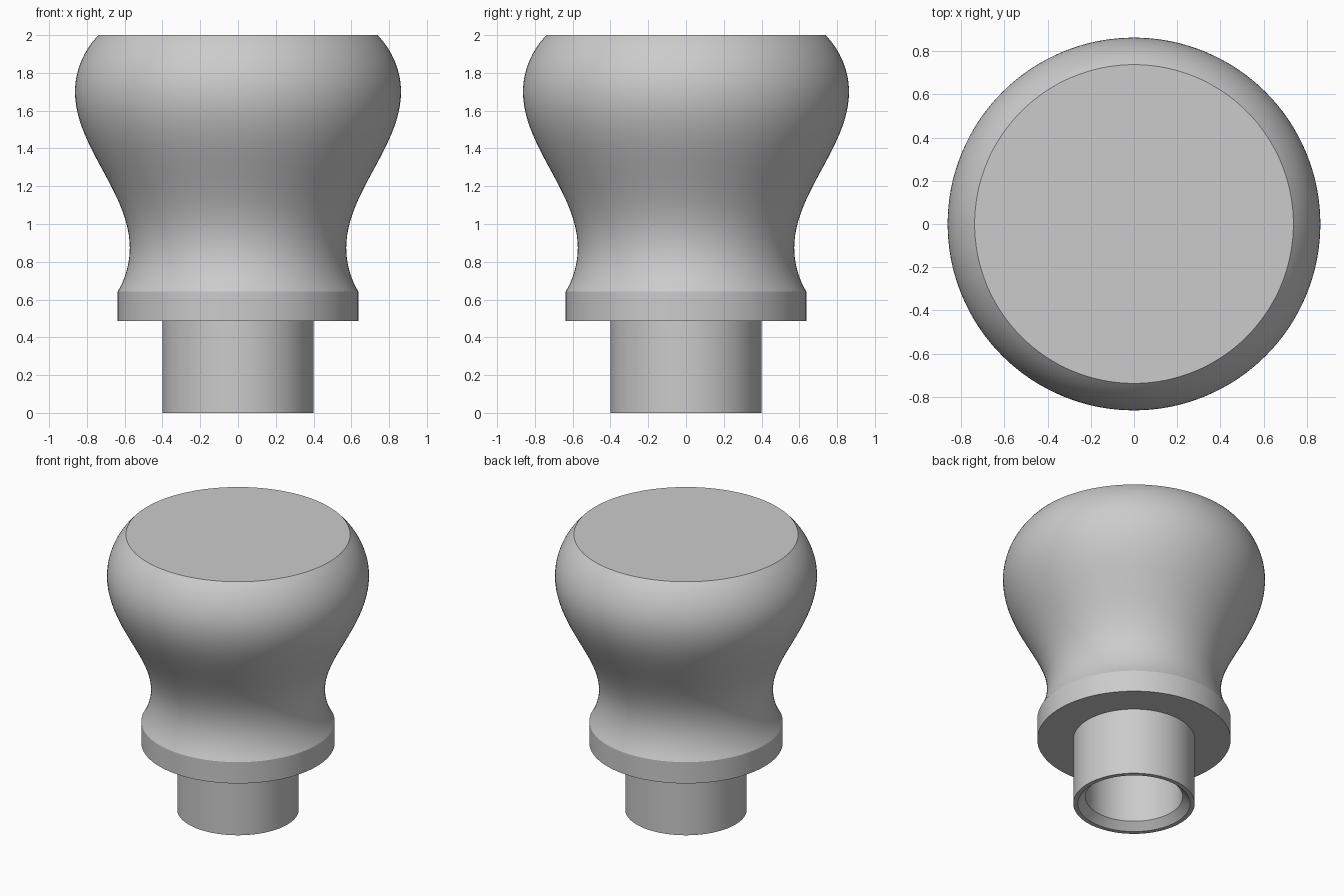
import bpy
import bmesh
from math import radians, tau
from mathutils import Vector
from mathutils.geometry import interpolate_bezier

SEGMENTS = 128

cube = bpy.data.objects.get("Cube")
if cube:
    bpy.data.objects.remove(cube, do_unlink=True)

grey = bpy.data.materials.new("plain grey")
grey.use_nodes = True
colour = (0.6, 0.6, 0.6, 1)
grey.diffuse_color = colour
grey.node_tree.nodes["Principled BSDF"].inputs["Base Color"].default_value = colour


def bezier(start, handle_a, handle_b, end, count=14):
    """Points (radius, height) along one curved stretch of the profile."""
    pts = [Vector((r, z, 0)) for r, z in (start, handle_a, handle_b, end)]
    return [(p.x, p.y) for p in interpolate_bezier(*pts, count)]


def lathe(name, profile):
    """Spin a profile of (radius, height) points around the z axis."""
    bm = bmesh.new()
    verts = [bm.verts.new((r, 0, z)) for r, z in profile]
    edges = [bm.edges.new(pair) for pair in zip(verts, verts[1:])]
    bmesh.ops.spin(bm, geom=verts + edges, cent=(0, 0, 0), axis=(0, 0, 1),
                   angle=tau, steps=SEGMENTS)
    bmesh.ops.remove_doubles(bm, verts=bm.verts, dist=0.0005)
    bmesh.ops.recalc_face_normals(bm, faces=bm.faces)
    mesh = bpy.data.meshes.new(name)
    bm.to_mesh(mesh)
    bm.free()
    mesh.materials.append(grey)
    obj = bpy.data.objects.new(name, mesh)
    bpy.context.collection.objects.link(obj)
    bpy.ops.object.select_all(action="DESELECT")
    obj.select_set(True)
    bpy.context.view_layer.objects.active = obj
    bpy.ops.object.shade_smooth_by_angle(angle=radians(22))
    return obj


# Hollow stem: blind bore, chamfered mouth, thin rim, outer wall
stem = [(0, 0.48), (0.32, 0.48), (0.32, 0.05), (0.37, 0), (0.4, 0), (0.4, 0.487)]

# Collar: flat underside and straight edge
collar = [(0.637, 0.487), (0.637, 0.642)]

# Grip: flared foot, waist, bulge, then rounding in to the flat top
waist, bulge = (0.573, 0.875), (0.863, 1.7)
grip = bezier(collar[-1], (0.595, 0.713), (0.573, 0.793), waist)[1:]
grip += bezier(waist, (0.573, 1.165), (0.863, 1.41), bulge, 24)[1:]
grip += bezier(bulge, (0.863, 1.81), (0.817, 1.921), (0.738, 2))[1:]
top = [(0, 2)]

lathe("turned_knob", stem + collar + grip + top)
